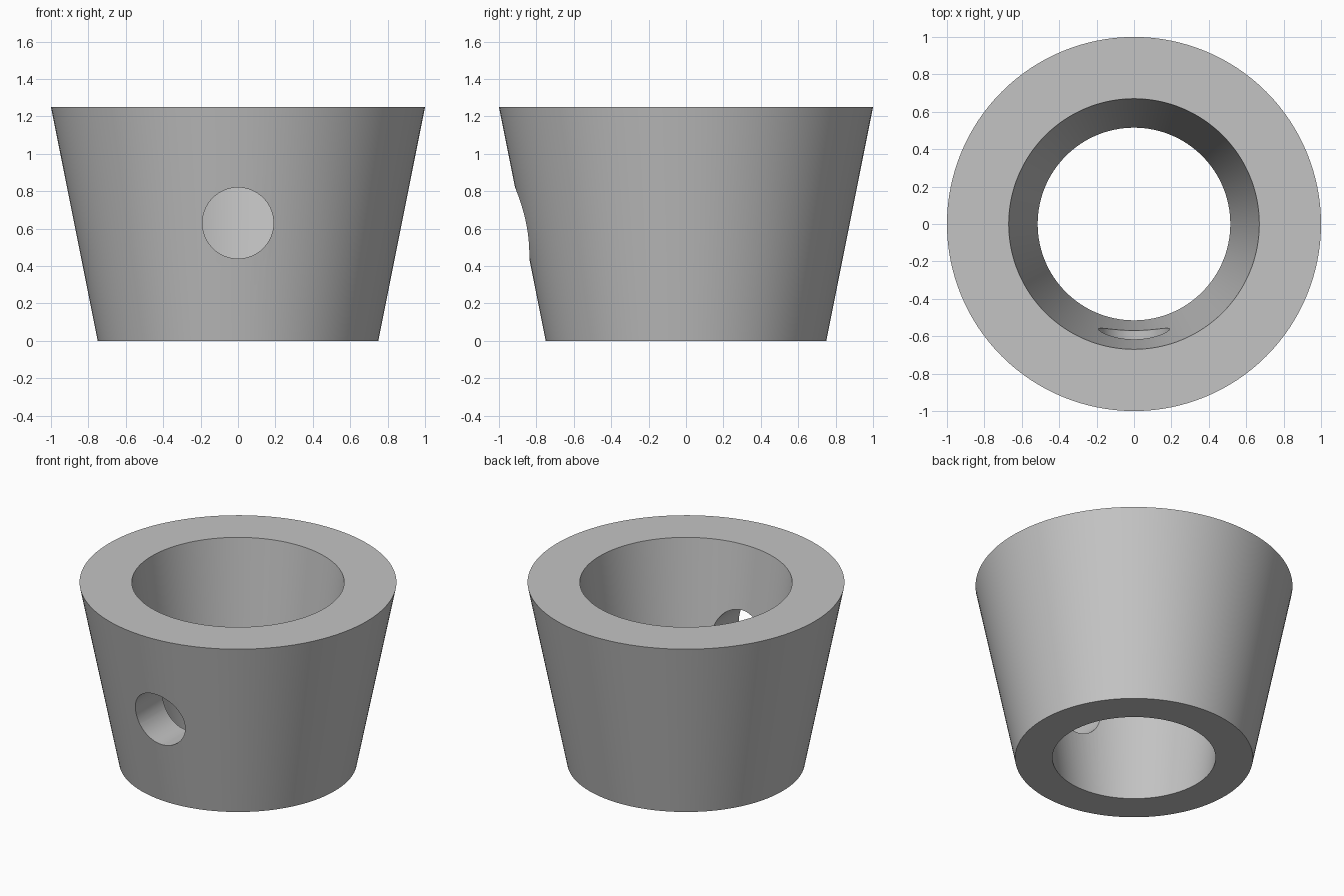
import bpy
import bmesh
import math
from mathutils import Matrix

default = bpy.data.objects.get("Cube")
if default:
    bpy.data.objects.remove(default, do_unlink=True)

HEIGHT = 1.25
SIDES = 128

grey = bpy.data.materials.new("light grey")
grey.use_nodes = True
colour = (0.55, 0.55, 0.55, 1)
grey.diffuse_color = colour
grey.node_tree.nodes["Principled BSDF"].inputs["Base Color"].default_value = colour


def make_object(name, bm):
    bmesh.ops.recalc_face_normals(bm, faces=bm.faces)
    mesh = bpy.data.meshes.new(name)
    bm.to_mesh(mesh)
    bm.free()
    mesh.materials.append(grey)
    obj = bpy.data.objects.new(name, mesh)
    bpy.context.collection.objects.link(obj)
    return obj


# Tapered ring: a closed wall profile (radius, height) swept around z
profile = [(0.75, 0), (1, HEIGHT), (0.67, HEIGHT), (0.515, 0)]
bm = bmesh.new()
rings = []
for i in range(SIDES):
    a = math.tau * i / SIDES
    rings.append([bm.verts.new((r * math.cos(a), r * math.sin(a), z)) for r, z in profile])
for i in range(SIDES):
    here, there = rings[i], rings[(i + 1) % SIDES]
    for j in range(len(profile)):
        k = (j + 1) % len(profile)
        bm.faces.new((here[j], there[j], there[k], here[k]))
body = make_object("tapered_ring", bm)

# Round hole through the front wall only
bm = bmesh.new()
bmesh.ops.create_cone(bm, cap_ends=True, segments=64, radius1=0.19, radius2=0.19, depth=1,
                      matrix=Matrix.Translation((0, -0.8, 0.63)) @ Matrix.Rotation(math.pi / 2, 4, "X"))
cutter = make_object("hole_cutter", bm)
cutter.hide_render = True

cut = body.modifiers.new("front hole", "BOOLEAN")
cut.operation = "DIFFERENCE"
cut.solver = "EXACT"
cut.object = cutter

bpy.ops.object.select_all(action="DESELECT")
body.select_set(True)
bpy.context.view_layer.objects.active = body
bpy.ops.object.modifier_apply(modifier=cut.name)
bpy.data.objects.remove(cutter, do_unlink=True)
bpy.ops.object.shade_smooth_by_angle(angle=math.radians(30))
